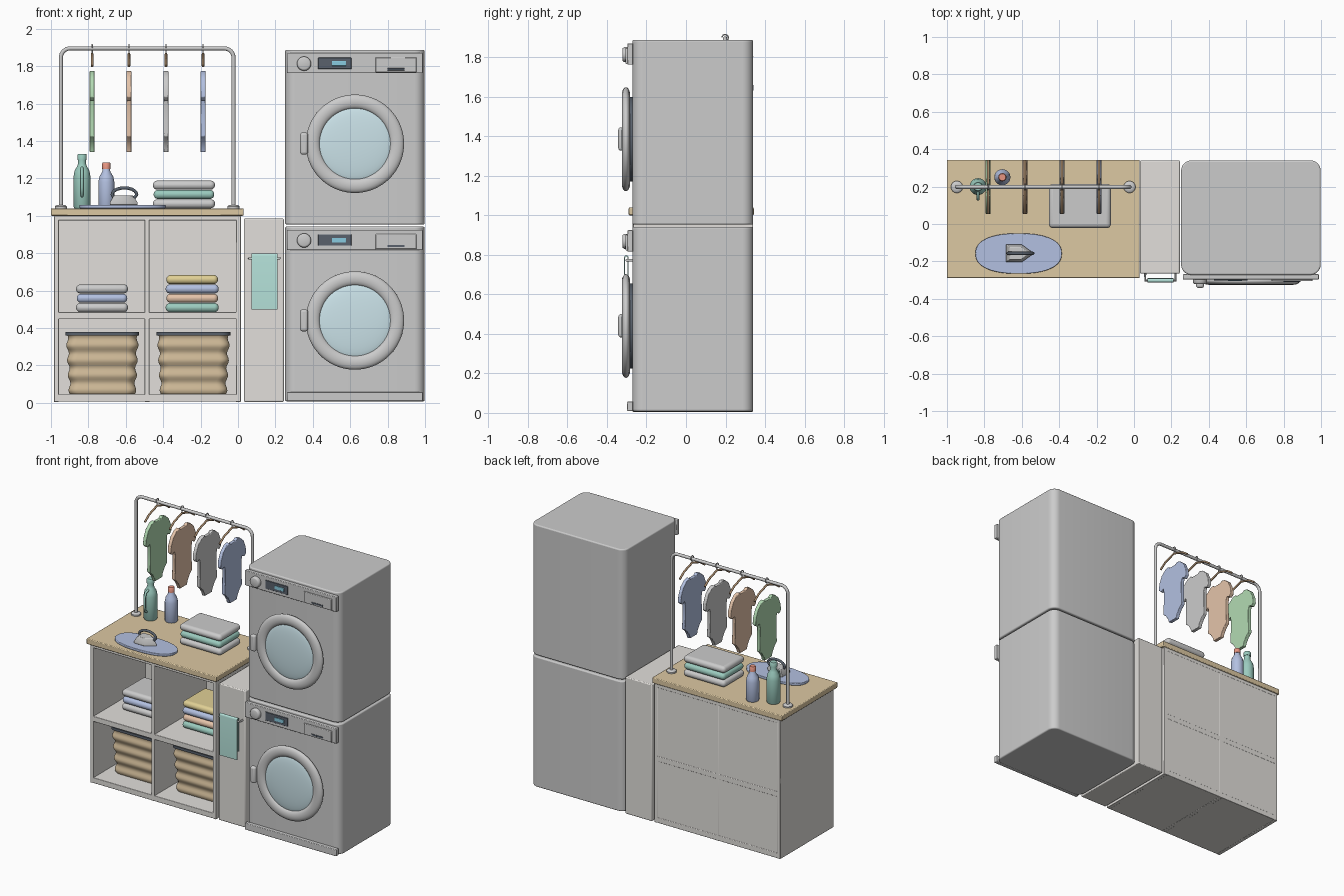
import bpy, bmesh, math
from mathutils import Vector, Matrix

if "Cube" in bpy.data.objects:
    bpy.data.objects.remove(bpy.data.objects["Cube"])

PI = math.pi
mats = {}
COL = dict(wood=(.72, .58, .36), shell=(.76, .74, .71), basket=(.6, .47, .3), dark=(.1, .12, .15),
           glass=(.6, .77, .82), cyan=(.25, .6, .75), teal=(.33, .6, .52), blue=(.45, .53, .75),
           peach=(.78, .55, .4), yellow=(.75, .63, .3), green=(.45, .7, .45), brown=(.4, .26, .15),
           red=(.8, .3, .22), towel=(.45, .74, .68), grey=(.62, .62, .63))


def finish(name, bm, col=None, bevel=0, seg=3):
    bmesh.ops.recalc_face_normals(bm, faces=bm.faces)
    me = bpy.data.meshes.new(name)
    bm.to_mesh(me)
    bm.free()
    return dress(name, me, col, bevel, seg)


def dress(name, data, col=None, bevel=0, seg=3):
    ob = bpy.data.objects.new(name, data)
    bpy.context.collection.objects.link(ob)
    if col:
        if col not in mats:
            mats[col] = bpy.data.materials.new(col)
            mats[col].diffuse_color = (*COL[col], 1)
        data.materials.append(mats[col])
    if bevel:
        m = ob.modifiers.new("bevel", 'BEVEL')
        m.width, m.segments, m.limit_method, m.angle_limit = bevel, seg, 'ANGLE', math.radians(50)
    if isinstance(data, bpy.types.Mesh):
        bpy.ops.object.select_all(action='DESELECT')
        bpy.context.view_layer.objects.active = ob
        ob.select_set(True)
        bpy.ops.object.shade_smooth_by_angle(angle=math.radians(40))
    return ob


def box(name, x, y, z, col=None, bevel=0.004, seg=2):
    bm = bmesh.new()
    lo, hi = Vector((x[0], y[0], z[0])), Vector((x[1], y[1], z[1]))
    bmesh.ops.create_cube(bm, size=1, matrix=Matrix.Translation((lo + hi) / 2) @ Matrix.Diagonal((*(hi - lo), 1)))
    return finish(name, bm, col, bevel, seg)


def loft(name, rings, col=None, bevel=0, caps=(True, True), closed=False):
    bm = bmesh.new()
    vs = [[bm.verts.new(p) for p in r] for r in rings]
    n = len(vs[0])
    pairs = list(zip(vs, vs[1:])) + ([(vs[-1], vs[0])] if closed else [])
    for a, b in pairs:
        for i in range(n):
            bm.faces.new((a[i], a[(i + 1) % n], b[(i + 1) % n], b[i]))
    if not closed:
        for cap, r in zip(caps, (vs[0], vs[-1])):
            if cap:
                bm.faces.new(r)
    return finish(name, bm, col, bevel)


def lathe(name, at, prof, col=None, axis='Z', n=48, closed=False):
    # profile of (radius, height); axis Y measures height towards the front
    rot = Matrix.Rotation(PI / 2, 3, 'X') if axis == 'Y' else Matrix.Identity(3)
    rings = [[Vector(at) + rot @ Vector((r * math.cos(2 * PI * i / n), r * math.sin(2 * PI * i / n), h))
              for i in range(n)] for r, h in prof]
    return loft(name, rings, col, closed=closed)


def round_rect(cx, cy, hx, hy, r, z, n=8):
    return [(cx + sx * (hx - r) + r * math.cos(a0 + PI / 2 * i / n),
             cy + sy * (hy - r) + r * math.sin(a0 + PI / 2 * i / n), z)
            for sx, sy, a0 in ((1, 1, 0), (-1, 1, PI / 2), (-1, -1, PI), (1, -1, 1.5 * PI))
            for i in range(n + 1)]


def tube(name, pts, r, col=None, smooth=True):
    cu = bpy.data.curves.new(name, 'CURVE')
    cu.dimensions, cu.bevel_depth, cu.bevel_resolution, cu.use_fill_caps = '3D', r, 3, True
    sp = cu.splines.new('POLY')
    sp.points.add(len(pts) - 1)
    for p, q in zip(sp.points, pts):
        p.co = (*q, 1)
    sp.use_smooth = smooth
    return dress(name, cu, col)


def stack(name, x, y, z, h, cols):
    for i, c in enumerate(cols):
        d = .004 * (i % 2)
        box(f"{name}_{i + 1}", (x[0] + d, x[1] - d), y, (z + i * h, z + i * h + h - .002), c, h * .46, 5)


# Stacked washer and dryer
for name, z in (("washer", 0), ("dryer", .945)):
    loft(name + "_body", [round_rect(.625, .034, .373, .306, .055, h + z) for h in (.008, .942)], bevel=.008)
    box(name + "_control_panel", (.262, .988), (-.297, -.268), (z + .817, z + .925))
    lathe(name + "_knob", (.353, 0, z + .868), [(.038, .295), (.038, .312), (.033, .32), (.028, .322)], axis='Y', n=32)
    box(name + "_display", (.428, .606), (-.303, -.295), (z + .84, z + .9), 'dark', .002)
    box(name + "_readout", (.502, .577), (-.306, -.3), (z + .857, z + .882), 'cyan', .001)
    box(name + "_drawer", (.735, .955), (-.306, -.295), (z + .822, z + .902), None, .004)
    box(name + "_drawer_slot", (.798, .89), (-.309, -.3), (z + .833, z + .844), 'dark', .001)
    c = (.625, 0, z + .44)
    lathe(name + "_door_seal", c, [(.215, .26), (.215, .3)], 'dark', 'Y', 64)
    lathe(name + "_door_ring", c, [(.225 + .038 * math.cos(t * PI / 8), .304 + .021 * math.sin(t * PI / 8))
                                   for t in range(16)], None, 'Y', 72, True)
    lathe(name + "_door_glass", c, [(.2 * math.cos(t * PI / 17), .304 + .022 * math.sin(t * PI / 17))
                                    for t in range(9)], 'glass', 'Y', 64)
    box(name + "_door_handle", (.332, .374), (-.343, -.308), (z + .382, z + .5), None, .014, 4)
box("washer_kick_plate", (.262, .988), (-.298, -.268), (.01, .058))

# Narrow cabinet with towel rail
box("narrow_cabinet", (.032, .245), (-.265, .34), (.005, .985), 'shell', .006)
tube("towel_rail", [(.06, -.262, .772), (.06, -.302, .772), (.222, -.302, .772), (.222, -.262, .772)], .006, None, False)
over = [(-.302 + .011 * math.cos(t * PI / 8), .785 + .013 * math.sin(t * PI / 8)) for t in range(9)]
prof = [(-.289, .555)] + over + [(-.314, .5), (-.308, .5)]
prof += [(-.302 + .006 * math.cos(t * PI / 8), .783 + .008 * math.sin(t * PI / 8)) for t in range(8, -1, -1)]
prof += [(-.295, .555)]
loft("hanging_towel", [[(x, y, z) for y, z in prof] for x in (.072, .212)], 'towel')

# Open shelf unit
Y = (-.27, .338)
for i, x in enumerate((-.984, -.499, -.011)):
    box(f"shelf_upright_{i + 1}", (x, x + .026), Y, (.005, .998), 'shell', .003)
for n, x, z in (("bottom", (-.98, .012), (.006, .045)), ("top", (-.98, .012), (.975, 1)),
                ("middle", (-.98, .012), (.447, .485))):
    box(f"shelf_{n}_board", x, Y, z, 'shell', .003)
box("shelf_back_panel", (-.975, .007), (.318, .337), (.01, .99), 'shell', 0)
box("countertop", (-1, .03), (-.29, .343), (1, 1.04), 'wood', .005)

# Woven baskets with dark rims
for i, cx in enumerate((-.725, -.238)):
    rings = []
    for k in range(33):
        t = k / 32
        w = .006 * math.sin(t * 8 * PI) + .016 * t
        rings.append(round_rect(cx, .045, .174 + w, .175 + w, .05, .046 + .32 * t))
    rings.append(round_rect(cx, .045, .18, .181, .045, .366))
    rings.append(round_rect(cx, .045, .165, .165, .04, .06))
    loft(f"basket_{i + 1}", rings, 'basket')
    rim = [(.197, .36), (.197, .378), (.176, .378), (.176, .36)]
    loft(f"basket_rim_{i + 1}", [round_rect(cx, .045, r, r, .05, z) for r, z in rim], 'dark', closed=True)

# Folded laundry
stack("shelf_towel_left", (-.866, -.588), (-.09, .17), .485, .05, ('grey', 'blue', 'grey'))
stack("shelf_towel_right", (-.387, -.103), (-.09, .17), .485, .05, ('teal', 'peach', 'blue', 'yellow'))
stack("counter_towel", (-.455, -.123), (-.022, .215), 1.04, .05, ('grey', 'teal', 'grey'))

# Hanging rail
L, R, RY, TOP, CR = -.947, -.024, .198, 1.895, .05
arc = [(CR * math.sin(t * PI / 16), CR * math.cos(t * PI / 16)) for t in range(9)]
path = [(L, RY, 1.04)] + [(L + CR - s, RY, TOP - CR + c) for s, c in reversed(arc)]
path += [(R - CR + s, RY, TOP - CR + c) for s, c in arc] + [(R, RY, 1.04)]
tube("garment_rail", path, .011)
for x in (L, R):
    lathe("rail_foot", (x, RY, 1.04), [(.032, 0), (.032, .01), (.026, .016), (.013, .018)], n=32)

# Hangers and baby garments
half = [(.03, 1.762), (.045, 1.775), (.075, 1.768), (.115, 1.735), (.14, 1.68), (.145, 1.635), (.125, 1.615),
        (.1, 1.628), (.093, 1.6), (.094, 1.5), (.098, 1.425), (.07, 1.4), (.047, 1.365), (.04, 1.34)]
outline = half + [(-y, z) for y, z in reversed(half)]
for i, (x, c) in enumerate(zip((-.78, -.583, -.385, -.187), ('green', 'peach', 'grey', 'blue'))):
    loft(f"garment_{i + 1}", [[(x + d, RY + y, z) for y, z in outline] for d in (-.013, .013)], c, .004)
    tube(f"hanger_{i + 1}", [(x, RY - .14, 1.8), (x, RY - .09, 1.836), (x, RY, 1.865),
                             (x, RY + .09, 1.836), (x, RY + .14, 1.8)], .007, 'brown')
    hook = [(x, RY + .016 * math.cos(a), 1.899 + .016 * math.sin(a))
            for a in (PI * (-.5 + 1.5 * t / 10) for t in range(11))]
    tube(f"hanger_hook_{i + 1}", [(x, RY, 1.862)] + hook, .0035)

# Detergent bottles
b1 = (-.834, .2, 1.04)
lathe("tall_bottle", b1, [(.04, 0), (.045, .008), (.045, .17), (.04, .2), (.026, .225), (.021, .24), (.021, .262)], 'teal', n=32)
lathe("tall_bottle_cap", b1, [(.025, .258), (.025, .286), (.021, .291)], 'teal', n=32)
tube("tall_bottle_handle", [(-.834, .175, 1.255), (-.834, .145, 1.245), (-.834, .132, 1.215), (-.834, .132, 1.15),
                            (-.834, .14, 1.115), (-.834, .16, 1.105)], .008, 'teal')
b2 = (-.704, .25, 1.04)
lathe("short_bottle", b2, [(.039, 0), (.043, .008), (.043, .14), (.037, .17), (.022, .195), (.018, .215)], 'blue', n=32)
lathe("short_bottle_cap", b2, [(.022, .21), (.022, .24), (.018, .245)], 'red', n=32)

# Pressing pad and iron
pad = []
for t in range(64):
    c, s = math.cos(t * PI / 32), math.sin(t * PI / 32)
    pad.append((-.617 + .231 * math.copysign(abs(c) ** .85, c), -.158 + .108 * math.copysign(abs(s) ** .85, s)))
loft("pressing_pad", [[(x, y, z) for x, y in pad] for z in (1.04, 1.058)], 'blue', .004)
foot = [(-.075, -.047), (.01, -.047), (.075, 0), (.01, .047), (-.075, .047)]
loft("iron_body", [[(-.61 - .008 * (1 - s) + x * s, -.157 + y * s, z) for x, y in foot]
                   for z, s in ((1.058, 1), (1.072, 1), (1.108, .7))], 'grey', .003)
tube("iron_handle", [(-.665, -.157, 1.1)] + [(-.607 - .066 * math.cos(t * PI / 10), -.157, 1.113 + .036 * math.sin(t * PI / 10))
                                          for t in range(11)] + [(-.555, -.157, 1.095)], .009, 'dark')

for m in bpy.data.materials:
    if m.users and not m.is_grease_pencil:
        m.use_nodes = True
        m.node_tree.nodes["Principled BSDF"].inputs["Base Color"].default_value = m.diffuse_color
